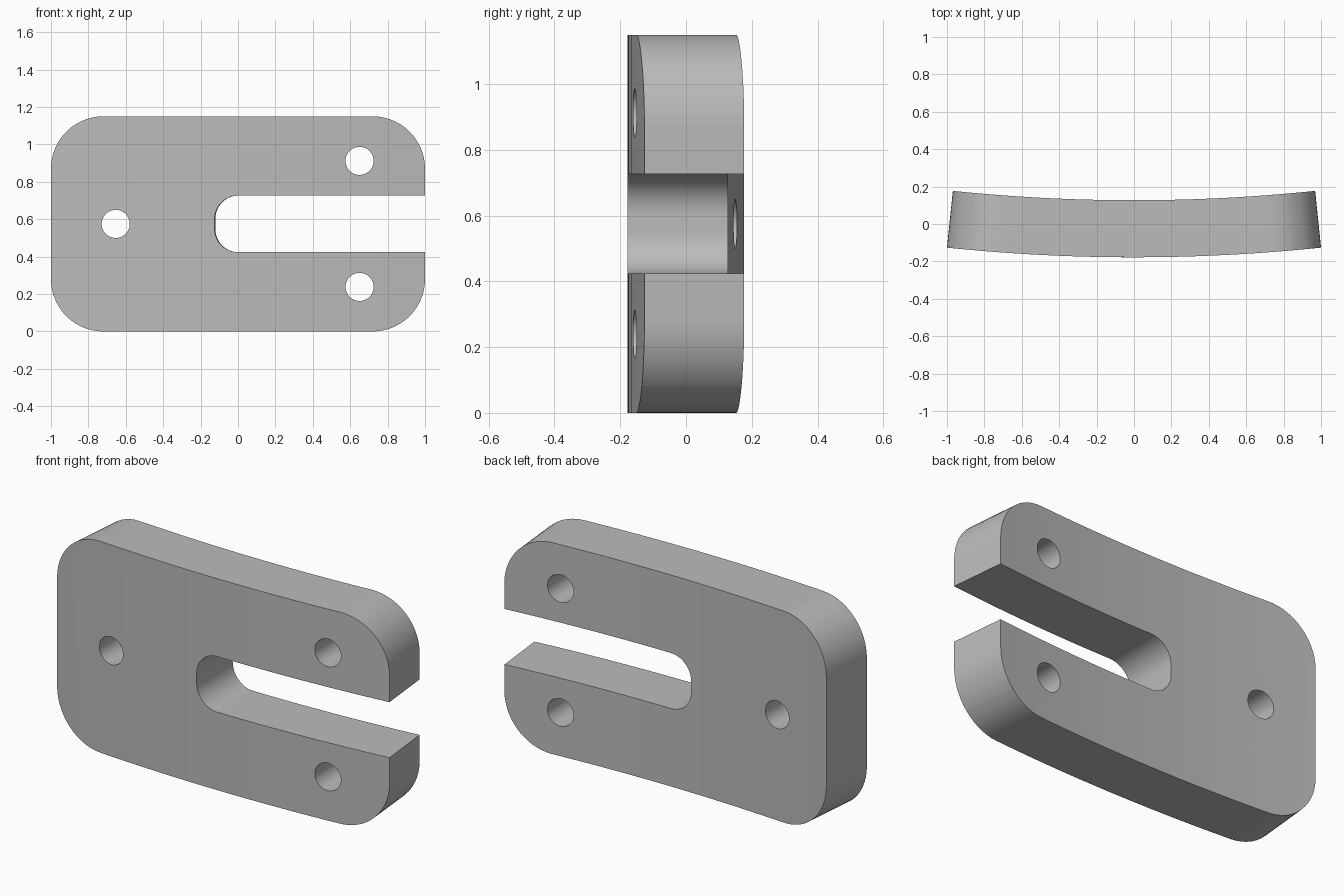
import bpy, bmesh, math
from mathutils import Vector

cube = bpy.data.objects.get("Cube")
if cube:
    bpy.data.objects.remove(cube, do_unlink=True)

HEIGHT, THICK, RADIUS, FRONT = 1.15, 0.305, 9.7, -0.178
MID = HEIGHT / 2
SLOT_HALF, SLOT_END = 0.151, -0.125

grey = bpy.data.materials.new("plain grey")
grey.use_nodes = True
colour = (0.5, 0.5, 0.5, 1)
grey.diffuse_color = colour
grey.node_tree.nodes["Principled BSDF"].inputs["Base Color"].default_value = colour


def corner(cx, cz, r, start, sweep, steps=14):
    """Points along a rounded corner, angles in degrees."""
    angles = [math.radians(start + sweep * i / steps) for i in range(steps + 1)]
    return [(cx + r * math.cos(a), cz + r * math.sin(a)) for a in angles]


# Outline: rounded rectangle with a slot open to the left-hand end
R, S = 0.28, 0.125
lower = corner(SLOT_END + S, MID - SLOT_HALF + S, S, 180, 90)
lower += [(1, MID - SLOT_HALF)]
lower += corner(1 - R, R, R, 0, -90)
lower += corner(R - 1, R, R, 270, -90)
outline = lower + [(x, HEIGHT - z) for x, z in reversed(lower)]

# Extrude the outline and slice it so it can bend
bm = bmesh.new()
face = bm.faces.new([bm.verts.new((x, 0, z)) for x, z in outline])
ext = bmesh.ops.extrude_face_region(bm, geom=[face])
for v in [g for g in ext["geom"] if isinstance(g, bmesh.types.BMVert)]:
    v.co.y = THICK
for i in range(1, 24):
    bmesh.ops.bisect_plane(bm, geom=bm.verts[:] + bm.edges[:] + bm.faces[:], dist=1e-5,
                           plane_co=Vector((i / 12 - 1, 0, 0)), plane_no=Vector((1, 0, 0)))

# Bend around a vertical axis behind the plate
for v in bm.verts:
    turn, r = math.asin(v.co.x / RADIUS), RADIUS - v.co.y
    v.co.x = r * math.sin(turn)
    v.co.y = FRONT + RADIUS - r * math.cos(turn)
bmesh.ops.recalc_face_normals(bm, faces=bm.faces)
mesh = bpy.data.meshes.new("curved_plate")
bm.to_mesh(mesh)
bm.free()
plate = bpy.data.objects.new("curved_plate", mesh)
bpy.context.collection.objects.link(plate)
mesh.materials.append(grey)

# Three straight bolt holes
for x, z in [(-0.654, MID), (0.65, MID + 0.337), (0.65, MID - 0.337)]:
    bpy.ops.mesh.primitive_cylinder_add(vertices=48, radius=0.075, depth=1,
                                        location=(x, 0, z), rotation=(math.pi / 2, 0, 0))
    cutter = bpy.context.object
    cutter.name = "hole_cutter"
    cutter.hide_render = True
    cutter.data.materials.append(grey)
    mod = plate.modifiers.new("hole", "BOOLEAN")
    mod.operation, mod.solver, mod.object = "DIFFERENCE", "EXACT", cutter
    bpy.context.view_layer.objects.active = plate
    bpy.ops.object.modifier_apply(modifier=mod.name)
    bpy.data.objects.remove(cutter, do_unlink=True)

# Smooth the curves, keep the rims sharp
bpy.ops.object.select_all(action="DESELECT")
plate.select_set(True)
bpy.context.view_layer.objects.active = plate
bpy.ops.object.shade_smooth_by_angle(angle=math.radians(30))
